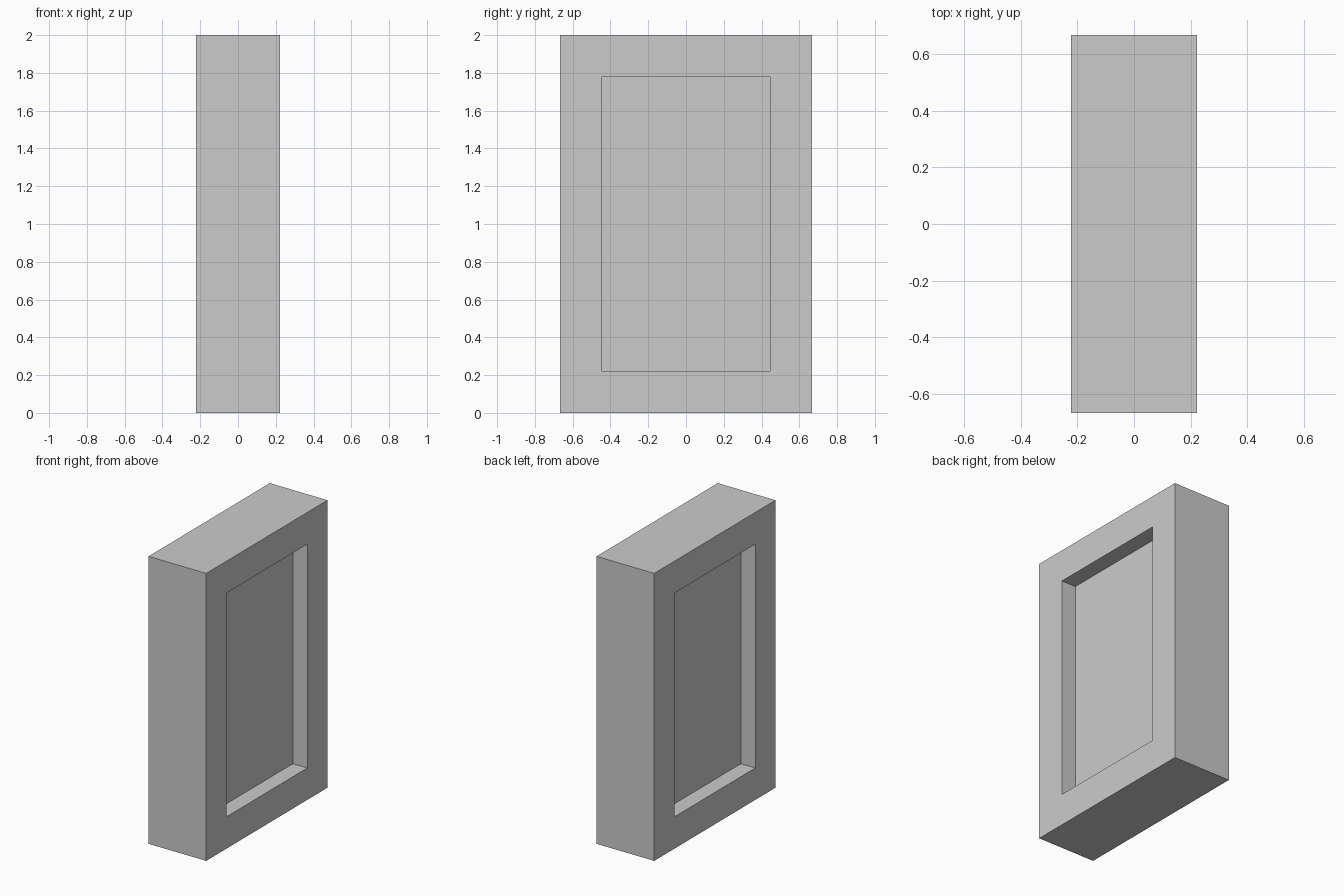
import bpy
import bmesh
from mathutils import Matrix

cube = bpy.data.objects.get("Cube")
if cube:
    bpy.data.objects.remove(cube, do_unlink=True)

WIDTH, DEPTH, HEIGHT = 0.444, 1.333, 2.0
BORDER, RECESS = 0.222, 0.111

# Plain grey finish
grey = bpy.data.materials.new("plain grey")
grey.use_nodes = True
colour = (0.6, 0.6, 0.6, 1)
grey.diffuse_color = colour
grey.node_tree.nodes["Principled BSDF"].inputs["Base Color"].default_value = colour

# Solid slab
bm = bmesh.new()
bmesh.ops.create_cube(
    bm, size=1,
    matrix=Matrix.Translation((0, 0, HEIGHT / 2)) @ Matrix.Diagonal((WIDTH, DEPTH, HEIGHT, 1)))
bm.normal_update()

# Square-edged recess in both broad sides
for face in [f for f in bm.faces if abs(f.normal.x) > 0.9]:
    inward = -face.normal.copy()
    bmesh.ops.inset_region(bm, faces=[face], thickness=BORDER, use_even_offset=True)
    panel = bmesh.ops.extrude_discrete_faces(bm, faces=[face])["faces"][0]
    bmesh.ops.translate(bm, verts=panel.verts, vec=inward * RECESS)

bmesh.ops.recalc_face_normals(bm, faces=bm.faces)
mesh = bpy.data.meshes.new("recessed_frame")
bm.to_mesh(mesh)
bm.free()
mesh.materials.append(grey)
frame = bpy.data.objects.new("recessed_frame", mesh)
bpy.context.collection.objects.link(frame)
